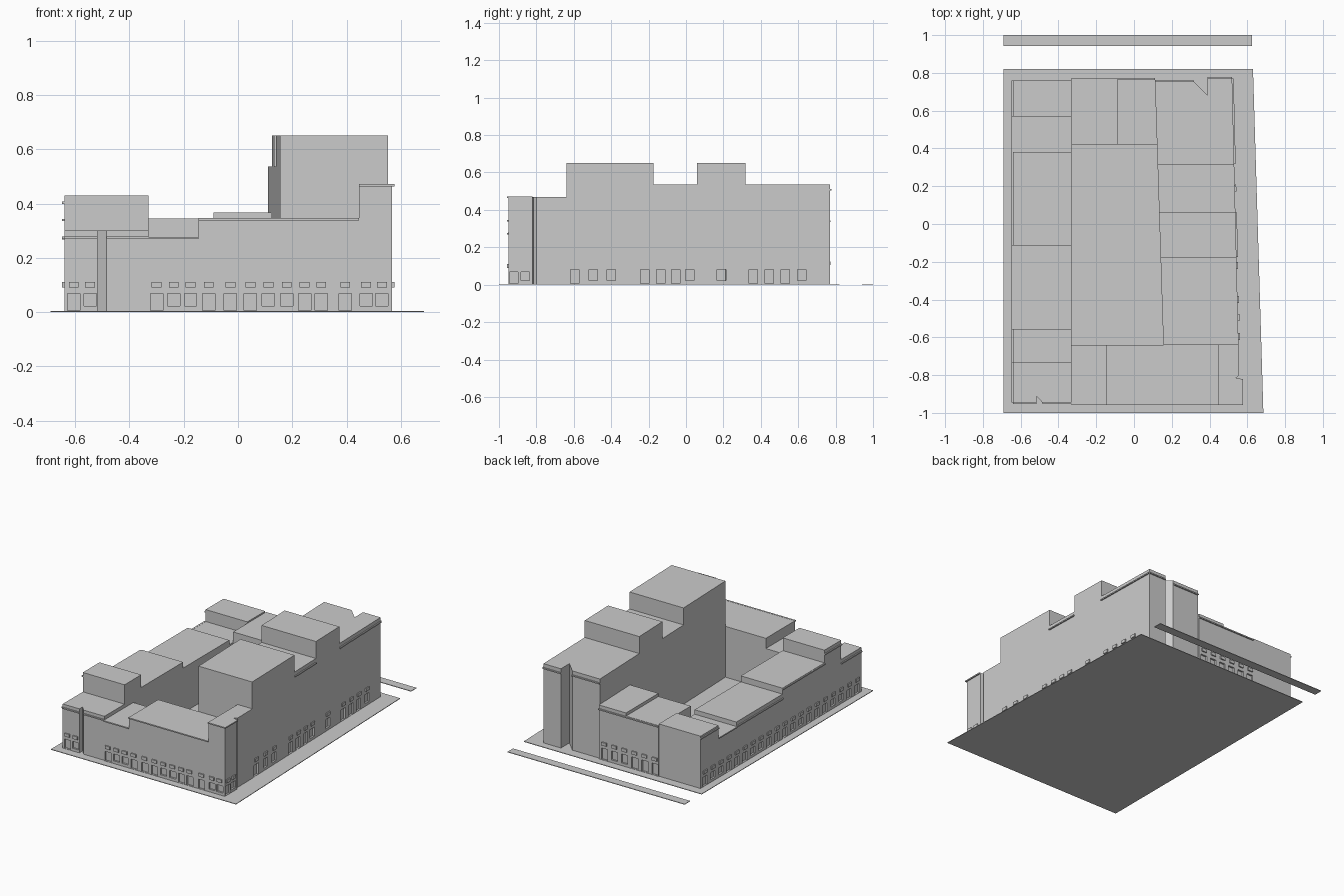
import bpy, bmesh
from mathutils import Vector

cube = bpy.data.objects.get("Cube")
if cube:
    bpy.data.objects.remove(cube, do_unlink=True)

grey = bpy.data.materials.new("plain_grey")
grey.use_nodes = True
grey.diffuse_color = (0.6, 0.6, 0.6, 1)
grey.node_tree.nodes["Principled BSDF"].inputs["Base Color"].default_value = (0.6, 0.6, 0.6, 1)


def add_prism(bm, pts, z0, z1):
    """Extrude a counter-clockwise outline between two heights."""
    low = [bm.verts.new((x, y, z0)) for x, y in pts]
    high = [bm.verts.new((x, y, z1)) for x, y in pts]
    bm.faces.new(low[::-1])
    bm.faces.new(high)
    for i in range(len(pts)):
        j = (i + 1) % len(pts)
        bm.faces.new((low[i], low[j], high[j], high[i]))


def finish(name, bm):
    mesh = bpy.data.meshes.new(name)
    bm.to_mesh(mesh)
    bm.free()
    mesh.materials.append(grey)
    obj = bpy.data.objects.new(name, mesh)
    bpy.context.collection.objects.link(obj)
    return obj


def prism(name, pts, z0, z1):
    bm = bmesh.new()
    add_prism(bm, pts, z0, z1)
    return finish(name, bm)


def rect(x0, x1, y0, y1):
    return [(x0, y0), (x1, y0), (x1, y1), (x0, y1)]


def wall_box(bm, p, q, a, b, z0, z1, inside, outside):
    """Box on the wall p-q, from distance a to b along it."""
    p, q = Vector(p), Vector(q)
    d = (q - p).normalized()
    n = Vector((d.y, -d.x))
    pts = [p + d * a + n * outside, p + d * b + n * outside,
           p + d * b - n * inside, p + d * a - n * inside]
    add_prism(bm, [tuple(v) for v in pts], z0, z1)


def left_edge(y):
    return 0.135 - 0.032 * y


def right_edge(y):
    return 0.538 - 0.024 * y


# Ground
prism("ground_plate", [(-0.69, -1), (0.685, -1), (0.63, 0.82), (-0.69, 0.82)], 0, 0.004)
prism("back_ground_strip", rect(-0.69, 0.625, 0.942, 1.0), 0, 0.004)

blocks = []


def block(name, pts, top):
    blocks.append(prism(name, pts, 0.002, top))


# West wing, from front to back
WX, IX = -0.64, -0.33
block("west_corner_block", [(WX, -0.945), (-0.517, -0.945), (-0.517, -0.91),
                            (-0.485, -0.945), (IX, -0.945), (IX, -0.732), (WX, -0.732)], 0.30)
west = [(-0.732, -0.555, 0.43), (-0.555, -0.11, 0.345), (-0.11, 0.38, 0.305),
        (0.38, 0.57, 0.275), (0.57, 0.76, 0.355)]
for i, (y0, y1, top) in enumerate(west):
    block(f"west_block_{i + 1}", rect(WX, IX, y0, y1), top)

# Front range
block("front_low_block", rect(IX, -0.145, -0.95, -0.64), 0.276)
block("front_middle_block", rect(-0.145, 0.445, -0.95, -0.64), 0.345)
block("front_corner_block", [(0.445, -0.95), (0.568, -0.95), (0.568, -0.82), (0.54, -0.815),
                             (0.557, -0.80), (0.555, -0.64), (0.445, -0.64)], 0.47)

# Back range
block("back_low_block", rect(IX, -0.09, 0.42, 0.765), 0.345)
block("back_middle_block", [(-0.09, 0.42), (left_edge(0.42), 0.42),
                            (left_edge(0.765), 0.765), (-0.09, 0.765)], 0.366)

# East wing
east = [(-0.64, -0.175, 0.65), (-0.175, 0.06, 0.536), (0.06, 0.317, 0.65)]
for i, (y0, y1, top) in enumerate(east):
    block(f"east_block_{i + 1}", [(left_edge(y0), y0), (right_edge(y0), y0),
                                  (right_edge(y1), y1), (left_edge(y1), y1)], top)
block("east_back_block", [(left_edge(0.317), 0.317), (right_edge(0.317), 0.317),
                          (right_edge(0.77), 0.77), (0.39, 0.77), (0.39, 0.68),
                          (0.315, 0.755), (left_edge(0.755), 0.755)], 0.536)

# Walls as start and end points, outside on the right hand
front = ((WX, -0.95), (0.568, -0.95))
front_corner = ((WX, -0.945), (-0.517, -0.945))
side_corner = ((0.568, -0.95), (0.568, -0.82))
east_wall = ((right_edge(-0.64), -0.64), (right_edge(0.77), 0.77))
back = ((left_edge(0.765), 0.765), (IX, 0.765))
west_wall = ((WX, 0.76), (WX, -0.945))

front_x = [-0.30, -0.237, -0.175, -0.108, -0.028, 0.046, 0.112, 0.18,
           0.245, 0.307, 0.395, 0.472, 0.53]
east_y = [-0.595, -0.495, -0.4, -0.22, -0.135, -0.055, 0.02, 0.19, 0.36, 0.445, 0.53, 0.62]
# wall, opening centres along it, height of the lintel box
rows = [
    (front, [x - WX for x in front_x], 0.09),
    (front_corner, [0.035, 0.095], 0.09),
    (side_corner, [0.03, 0.09], 0.09),
    (east_wall, [y + 0.64 for y in east_y], 0.104),
    (back, [0.04 + 0.075 * i for i in range(6)], 0.104),
    (west_wall, [0.045 + 0.085 * i for i in range(20)], 0.09),
]

# Door recesses and projecting lintel boxes
cut_bm, box_bm = bmesh.new(), bmesh.new()
for (p, q), centres, z in rows:
    for i, c in enumerate(centres):
        sill = 0.022 if i % 5 in (1, 2) else 0.006
        wall_box(cut_bm, p, q, c - 0.023, c + 0.023, sill, z - 0.022, 0.012, 0.02)
        wall_box(box_bm, p, q, c - 0.018, c + 0.018, z, z + 0.021, 0.003, 0.008)
finish("lintel_boxes", box_bm)
cutter = finish("door_cutter", cut_bm)
cutter.hide_render = True

for obj in blocks:
    mod = obj.modifiers.new("doors", 'BOOLEAN')
    mod.operation = 'DIFFERENCE'
    mod.solver = 'EXACT'
    mod.object = cutter
bpy.context.view_layer.update()
deps = bpy.context.evaluated_depsgraph_get()
cut_meshes = [bpy.data.meshes.new_from_object(o.evaluated_get(deps)) for o in blocks]
for obj, mesh in zip(blocks, cut_meshes):
    obj.modifiers.clear()
    obj.data = mesh
bpy.data.objects.remove(cutter, do_unlink=True)

# Cornices: wall, top height
cornices = [
    (front_corner, 0.279), (((-0.485, -0.945), (IX, -0.945)), 0.279),
    (((IX, -0.95), (-0.145, -0.95)), 0.277), (((-0.145, -0.95), (0.445, -0.95)), 0.346),
    (((0.445, -0.95), (0.576, -0.95)), 0.471), (side_corner, 0.471),
    (((right_edge(-0.175), -0.175), (right_edge(0.06), 0.06)), 0.511),
    (((right_edge(0.317), 0.317), (right_edge(0.77), 0.77)), 0.511),
    (((right_edge(0.77), 0.77), (0.39, 0.77)), 0.511),
    (((0.315, 0.755), (left_edge(0.755), 0.755)), 0.511),
    (back, 0.343), (((WX, -0.732), (WX, -0.945)), 0.279),
]
for (y0, y1, top), z in zip(west, (0.407, 0.343, 0.279, 0.276, 0.343)):
    cornices.append((((WX, y1), (WX, y0)), z))
bm = bmesh.new()
for (p, q), z in cornices:
    wall_box(bm, p, q, 0, (Vector(q) - Vector(p)).length, z - 0.008, z, 0.003, 0.008)
finish("cornices", bm)
